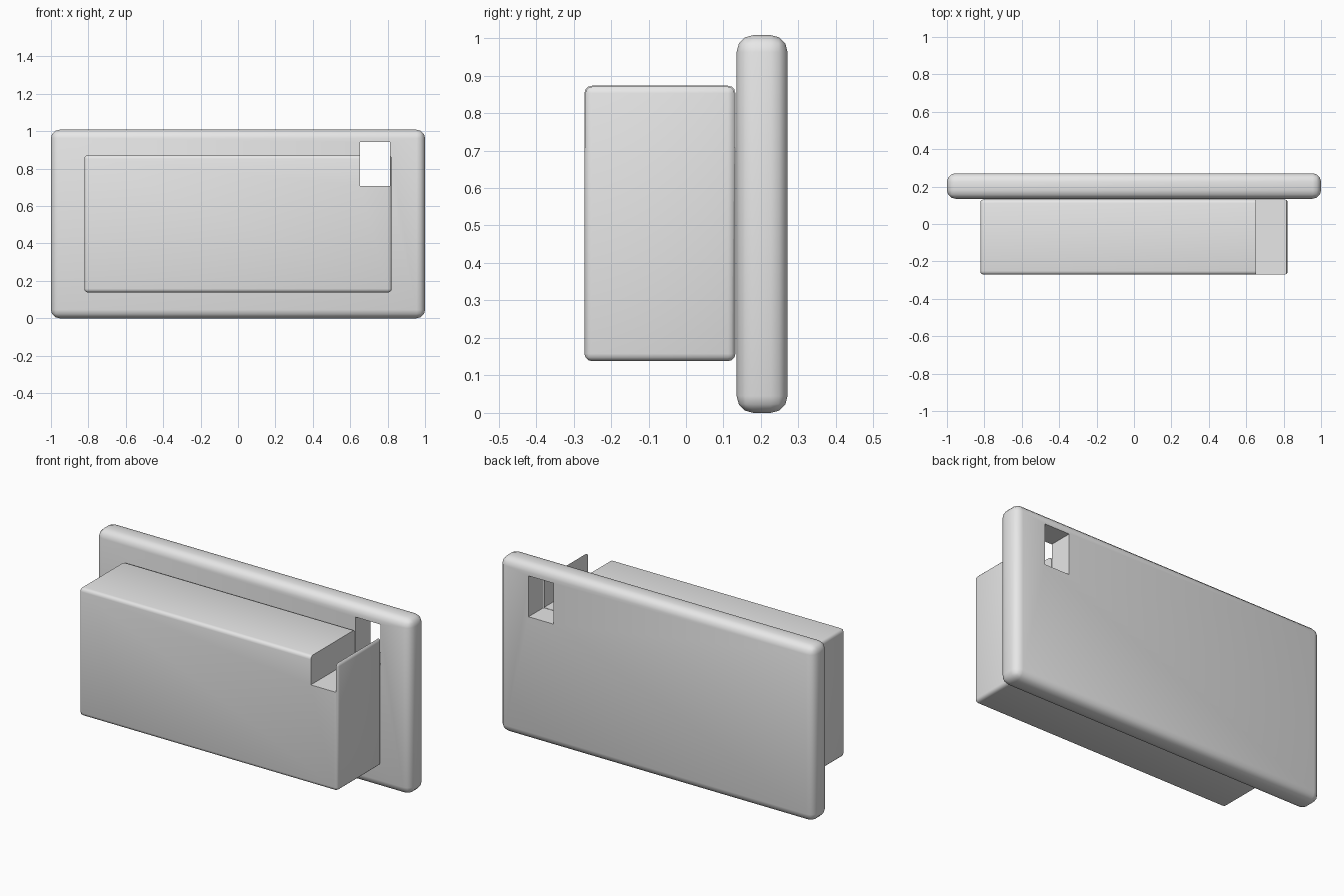
import bpy
import math

if "Cube" in bpy.data.objects:
    bpy.data.objects.remove(bpy.data.objects["Cube"], do_unlink=True)

grey = bpy.data.materials.new("plain grey")
grey.use_nodes = True
colour = (0.8, 0.8, 0.8, 1)
grey.diffuse_color = colour
grey.node_tree.nodes["Principled BSDF"].inputs["Base Color"].default_value = colour


def box(name, low, high):
    """Add a box spanning two opposite corners."""
    centre = [(a + b) / 2 for a, b in zip(low, high)]
    bpy.ops.mesh.primitive_cube_add(size=1, location=centre)
    obj = bpy.context.object
    obj.name = name
    obj.scale = [b - a for a, b in zip(low, high)]
    bpy.ops.object.transform_apply(location=False, rotation=False, scale=True)
    obj.data.materials.append(grey)
    return obj


def round_and_cut(obj, radius, cutter):
    """Round every edge, then cut the slot through."""
    bevel = obj.modifiers.new("rounded edges", 'BEVEL')
    bevel.width = radius
    bevel.segments = 3
    cut = obj.modifiers.new("slot", 'BOOLEAN')
    cut.operation = 'DIFFERENCE'
    cut.solver = 'EXACT'
    cut.object = cutter
    bpy.context.view_layer.objects.active = obj
    bpy.ops.object.select_all(action='DESELECT')
    obj.select_set(True)
    for name in [m.name for m in obj.modifiers]:
        bpy.ops.object.modifier_apply(modifier=name)
    bpy.ops.object.shade_smooth_by_angle(angle=math.radians(35))


# Wide plate at the back and the block on its front
back_plate = box("back_plate", (-1, 0.135, 0), (1, 0.271, 1.008))
front_block = box("front_block", (-0.822, -0.271, 0.138), (0.822, 0.132, 0.873))

# Rectangular slot running front to back, leaving a thin side wall
slot_cutter = box("slot_cutter", (0.653, -0.5, 0.708), (0.812, 0.5, 0.943))
round_and_cut(back_plate, 0.045, slot_cutter)
round_and_cut(front_block, 0.02, slot_cutter)
bpy.data.objects.remove(slot_cutter, do_unlink=True)
